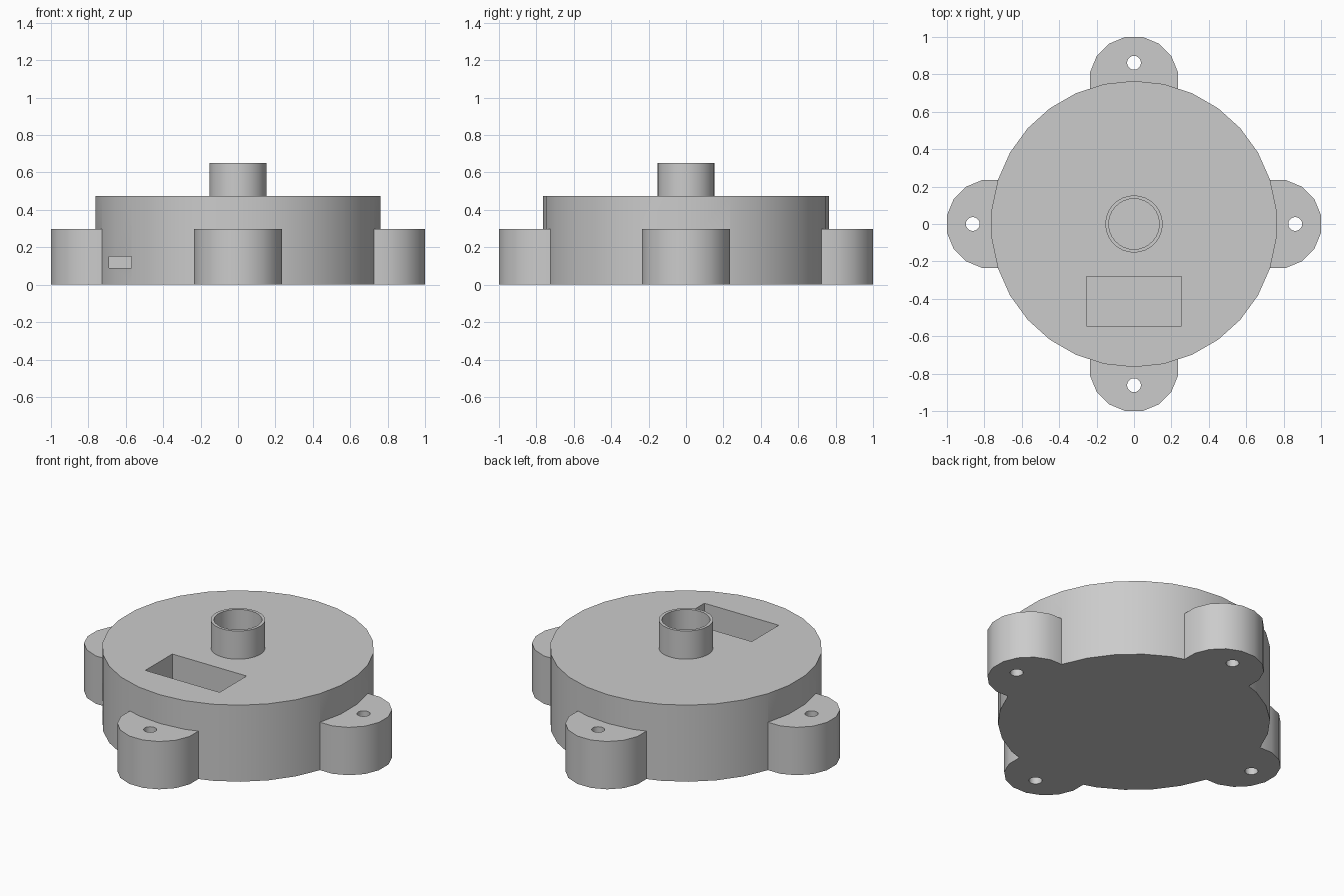
import bpy
import math
from mathutils import Matrix

cube = bpy.data.objects.get("Cube")
if cube:
    bpy.data.objects.remove(cube, do_unlink=True)

grey = bpy.data.materials.new("plain grey")
grey.use_nodes = True
grey.diffuse_color = (0.6, 0.6, 0.6, 1)
grey.node_tree.nodes["Principled BSDF"].inputs["Base Color"].default_value = (0.6, 0.6, 0.6, 1)


def cylinder(name, radius, z0, z1, x=0, y=0, sides=30, turn=0):
    """Upright cylinder between two heights, with a corner at +y unless turned."""
    bpy.ops.mesh.primitive_cylinder_add(
        vertices=sides, radius=radius, depth=z1 - z0, location=(x, y, (z0 + z1) / 2))
    ob = bpy.context.object
    ob.name = name
    ob.data.transform(Matrix.Rotation(turn, 4, 'Z'))
    ob.data.materials.append(grey)
    return ob


def box(name, low, high):
    """Box between two opposite corners."""
    centre = [(a + b) / 2 for a, b in zip(low, high)]
    bpy.ops.mesh.primitive_cube_add(size=1, location=centre)
    ob = bpy.context.object
    ob.name = name
    ob.scale = [b - a for a, b in zip(low, high)]
    ob.data.materials.append(grey)
    return ob


def combine(target, other, operation):
    """Boolean the other part into the target, then drop it."""
    mod = target.modifiers.new(other.name, 'BOOLEAN')
    mod.operation = operation
    mod.solver = 'EXACT'
    mod.object = other
    other.hide_render = True
    bpy.context.view_layer.objects.active = target
    bpy.ops.object.modifier_apply(modifier=mod.name)
    bpy.data.objects.remove(other, do_unlink=True)


# Round housing and the hollow collar on top
housing = cylinder("housing", 0.765, 0, 0.475)
combine(housing, cylinder("collar", 0.153, 0.4, 0.65), 'UNION')

# Four mounting lugs, each with a flat side facing outwards
sides = 16
lug_radius = 0.235 / math.cos(math.pi / sides)
directions = [(1, 0), (0, 1), (-1, 0), (0, -1)]
for dx, dy in directions:
    lug = cylinder("lug", lug_radius, 0, 0.297, dx * 0.765, dy * 0.765,
                   sides, math.pi / sides)
    combine(housing, lug, 'UNION')

# Screw holes through the lugs
for dx, dy in directions:
    hole = cylinder("screw_hole", 0.037, -0.1, 0.4, dx * 0.862, dy * 0.862, 20)
    combine(housing, hole, 'DIFFERENCE')

# Collar bore, rectangular top pocket and small side slot
combine(housing, cylinder("bore", 0.135, 0.44, 0.8), 'DIFFERENCE')
combine(housing, box("pocket", (-0.255, -0.545, 0.25), (0.255, -0.28, 0.6)), 'DIFFERENCE')
combine(housing, box("side_slot", (-0.69, -0.9, 0.09), (-0.57, -0.25, 0.15)), 'DIFFERENCE')

# Smooth round walls, crisp edges
bpy.ops.object.select_all(action='DESELECT')
housing.select_set(True)
bpy.context.view_layer.objects.active = housing
bpy.ops.object.shade_smooth_by_angle(angle=math.radians(30))
